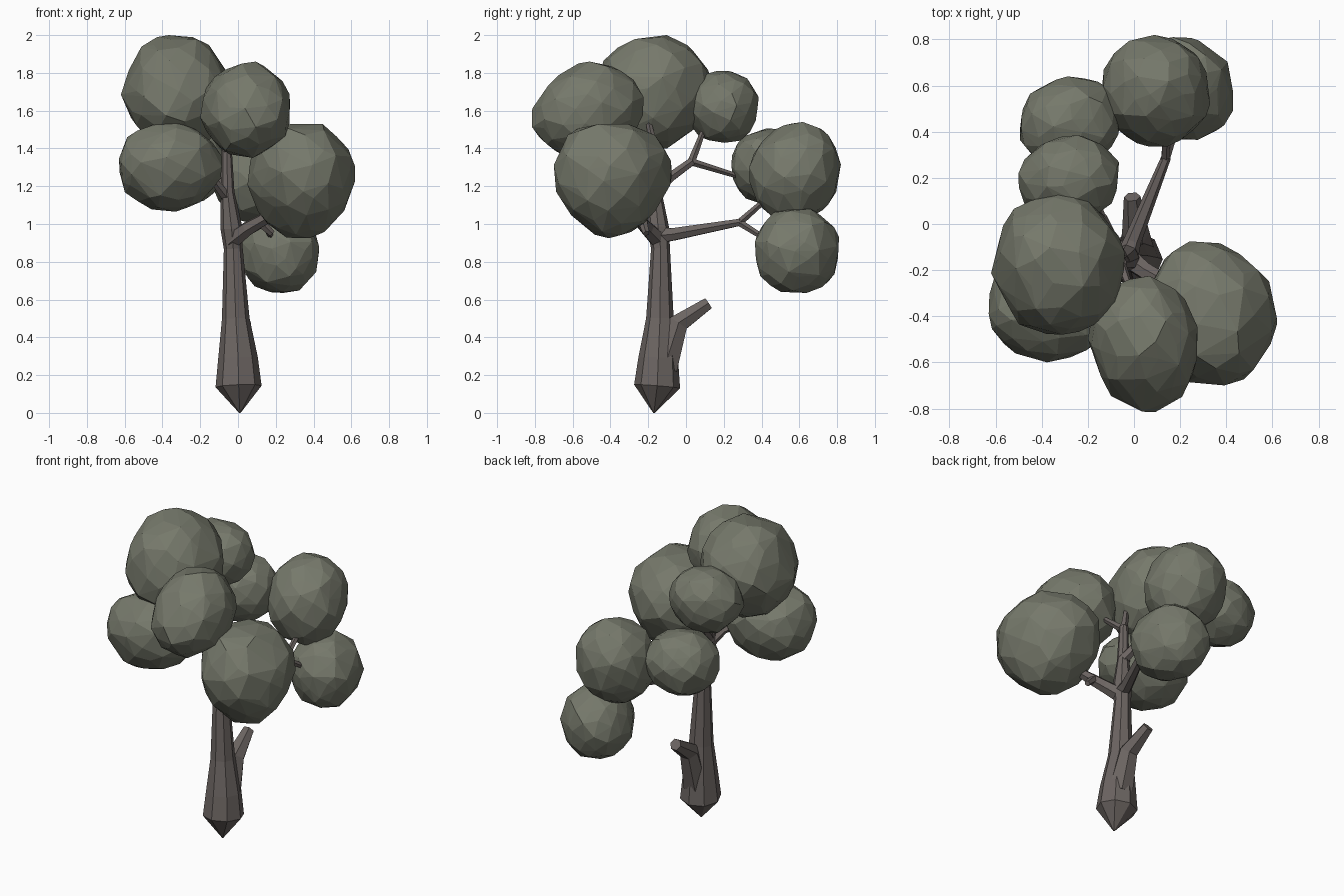
import bpy, bmesh, math, random
from mathutils import Vector

if "Cube" in bpy.data.objects:
    bpy.data.objects.remove(bpy.data.objects["Cube"])

random.seed(7)


def material(name, rgb):
    m = bpy.data.materials.new(name)
    m.diffuse_color = (*rgb, 1)
    m.use_nodes = True
    m.node_tree.nodes["Principled BSDF"].inputs["Base Color"].default_value = m.diffuse_color
    return m


BARK = material("bark", (0.15, 0.13, 0.122))
LEAF = material("leaf", (0.18, 0.19, 0.147))


def add_object(name, bm, mat):
    bmesh.ops.recalc_face_normals(bm, faces=bm.faces[:])
    mesh = bpy.data.meshes.new(name)
    bm.to_mesh(mesh)
    bm.free()
    mesh.materials.append(mat)
    ob = bpy.data.objects.new(name, mesh)
    bpy.context.collection.objects.link(ob)
    return ob


def limb(name, path, sides=6):
    """Faceted tapering tube through (x, y, z, radius) points."""
    bm = bmesh.new()
    pts = [Vector(p[:3]) for p in path]
    normal = Vector((1, 0, 0))
    rings = []
    for i, p in enumerate(pts):
        t = (pts[min(i + 1, len(pts) - 1)] - pts[max(i - 1, 0)]).normalized()
        u = normal - t * normal.dot(t)
        if u.length < 0.2:
            u = t.orthogonal()
        normal = u.normalized()
        v = t.cross(normal)
        angles = [2 * math.pi * k / sides for k in range(sides)]
        rings.append([bm.verts.new(p + path[i][3] * (normal * math.cos(a) + v * math.sin(a)))
                      for a in angles])
    for a, b in zip(rings, rings[1:]):
        for k in range(sides):
            n = (k + 1) % sides
            bm.faces.new((a[k], a[n], b[n], b[k]))
    bm.faces.new(rings[0])
    bm.faces.new(rings[-1])
    return add_object(name, bm, BARK)


def clump(name, lo, hi, taper=0.0, shear=0.0, skew=0.0, count=84):
    """Irregular faceted leaf mass filling the box lo..hi."""
    bm = bmesh.new()
    spin = random.uniform(0, 6.28)
    pts = []
    for i in range(count):
        z = 1 - 2 * (i + 0.5) / count
        r = math.sqrt(1 - z * z)
        a = i * 2.39996 + spin
        d = Vector((r * math.cos(a), r * math.sin(a), z))
        d += Vector([random.uniform(-0.09, 0.09) for _ in range(3)])
        d = d.normalized() * random.uniform(0.96, 1.05)
        d.x = d.x * (1 + taper * 0.4 * d.z) + skew * d.y
        d.y = d.y * (1 + taper * d.z) + shear * d.z
        pts.append(d)
    # fit to the box
    for k in range(3):
        mn, mx = min(p[k] for p in pts), max(p[k] for p in pts)
        for p in pts:
            p[k] = lo[k] + (p[k] - mn) / (mx - mn) * (hi[k] - lo[k])
    for p in pts:
        bm.verts.new(p)
    bmesh.ops.convex_hull(bm, input=bm.verts[:])
    bmesh.ops.delete(bm, geom=[v for v in bm.verts if not v.link_faces], context='VERTS')
    return add_object(name, bm, LEAF)


# Trunk with pointed foot
limb("trunk", [(0.01, -0.17, 0, 0.004), (0.003, -0.153, 0.14, 0.122),
               (0, -0.147, 0.29, 0.105), (-0.012, -0.138, 0.5, 0.073),
               (-0.025, -0.135, 0.87, 0.05), (-0.035, -0.148, 0.98, 0.058),
               (-0.055, -0.165, 1.17, 0.036), (-0.06, -0.165, 1.4, 0.027)], 8)

# Cut-off stub on the back of the trunk
limb("stub", [(0.01, -0.115, 0.24, 0.08), (0.008, -0.04, 0.475, 0.06),
              (-0.008, 0.118, 0.58, 0.036)])

# Back branch and its fork
limb("back_branch", [(-0.035, -0.16, 0.94, 0.05), (-0.005, -0.07, 0.945, 0.038),
                     (0.14, 0.29, 1.01, 0.021)])
limb("back_fork_upper", [(0.135, 0.28, 1.005, 0.02), (0.14, 0.48, 1.18, 0.013)], 5)
limb("back_fork_lower", [(0.135, 0.28, 1.01, 0.02), (0.2, 0.47, 0.89, 0.013)], 5)

# Right branch
limb("right_branch", [(-0.035, -0.14, 0.91, 0.05), (0.05, -0.205, 0.975, 0.04),
                      (0.3, -0.34, 1.12, 0.022)])
limb("right_twig", [(0.11, -0.23, 1.015, 0.026), (0.18, -0.21, 0.95, 0.018)], 5)

# Upper left-back branch and its fork
limb("upper_branch", [(-0.05, -0.165, 1.17, 0.034), (-0.09, -0.08, 1.25, 0.028),
                      (-0.14, 0.03, 1.33, 0.024)])
limb("upper_fork_back", [(-0.14, 0.025, 1.33, 0.02), (-0.26, 0.35, 1.23, 0.012)], 5)
limb("upper_fork_top", [(-0.14, 0.025, 1.32, 0.022), (-0.24, 0.11, 1.54, 0.012)], 5)

# Left branch and the crown fork
limb("left_branch", [(-0.05, -0.16, 1.13, 0.03), (-0.12, -0.22, 1.22, 0.022),
                     (-0.3, -0.34, 1.3, 0.014)], 5)
limb("crown_fork_left", [(-0.06, -0.165, 1.38, 0.024), (-0.11, -0.2, 1.55, 0.015)], 5)
limb("crown_fork_front", [(-0.06, -0.165, 1.38, 0.024), (-0.01, -0.3, 1.5, 0.014)], 5)

# Leaf clumps
clump("crown_leaves", (-0.62, -0.48, 1.40), (-0.04, 0.145, 2.0), shear=0.06)
clump("front_leaves", (-0.2, -0.815, 1.35), (0.275, -0.225, 1.86), taper=-0.08, shear=0.14, skew=-0.1)
clump("left_leaves", (-0.63, -0.6, 1.065), (-0.085, -0.12, 1.545), shear=-0.05)
clump("right_leaves", (0.05, -0.7, 0.925), (0.62, -0.075, 1.53), taper=0.2, skew=-0.08)
clump("back_upper_leaves", (-0.14, 0.335, 1.0), (0.33, 0.82, 1.54), shear=0.08)
clump("back_lower_leaves", (0.0, 0.365, 0.635), (0.43, 0.81, 1.08), skew=-0.08)
clump("left_back_leaves", (-0.495, 0.24, 1.1), (-0.065, 0.64, 1.505), skew=0.06)
clump("left_upper_leaves", (-0.5, 0.01, 1.43), (-0.065, 0.385, 1.81), skew=0.06)
